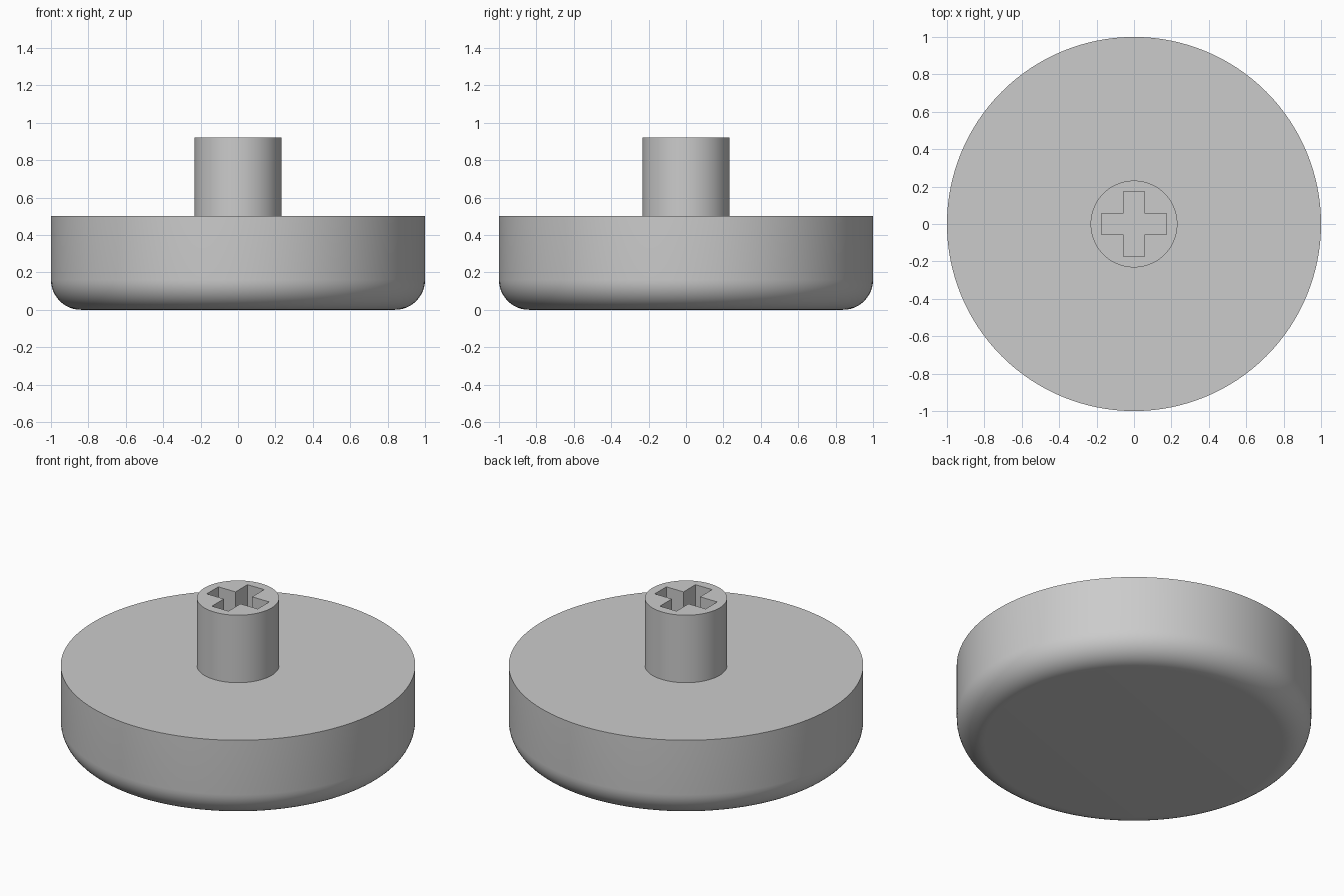
import bpy
import bmesh
from math import sin, cos, pi, radians

cube = bpy.data.objects.get("Cube")
if cube:
    bpy.data.objects.remove(cube, do_unlink=True)

# Single neutral plastic
grey = bpy.data.materials.new("plain grey")
grey.use_nodes = True
grey.diffuse_color = (0.6, 0.6, 0.6, 1)
grey.node_tree.nodes["Principled BSDF"].inputs["Base Color"].default_value = (0.6, 0.6, 0.6, 1)

SEGMENTS = 128
RADIUS, TOP, FILLET = 1.0, 0.5, 0.16
STEM_RADIUS, STEM_TOP = 0.232, 0.92
SOCKET_ARM, SOCKET_HALF_WIDTH, SOCKET_DEPTH = 0.175, 0.057, 0.38


def finish(name, bm):
    """Turn a bmesh into a smooth object with crisp edges."""
    bmesh.ops.recalc_face_normals(bm, faces=bm.faces)
    mesh = bpy.data.meshes.new(name)
    bm.to_mesh(mesh)
    bm.free()
    mesh.materials.append(grey)
    obj = bpy.data.objects.new(name, mesh)
    bpy.context.collection.objects.link(obj)
    bpy.ops.object.select_all(action='DESELECT')
    obj.select_set(True)
    bpy.context.view_layer.objects.active = obj
    bpy.ops.object.shade_smooth_by_angle(angle=radians(30))
    return obj


def circle(radius, count=SEGMENTS):
    return [(radius * cos(2 * pi * i / count), radius * sin(2 * pi * i / count))
            for i in range(count)]


def ring(bm, points, z):
    return [bm.verts.new((x, y, z)) for x, y in points]


def bridge(bm, low, high):
    for i in range(len(low)):
        j = (i + 1) % len(low)
        bm.faces.new((low[i], low[j], high[j], high[i]))


def loop_edges(bm, verts):
    return [bm.edges.get((verts[i - 1], verts[i])) for i in range(len(verts))]


# Round base with a rolled lower rim
bm = bmesh.new()
steps = 12
profile = [(RADIUS - FILLET + FILLET * sin(a), FILLET - FILLET * cos(a))
           for a in (pi / 2 * i / steps for i in range(steps + 1))]
profile.append((RADIUS, TOP))
rings = [ring(bm, circle(r), z) for r, z in profile]
for low, high in zip(rings, rings[1:]):
    bridge(bm, low, high)
bm.faces.new(rings[0])
bm.faces.new(rings[-1])
finish("round_base", bm)

# Stem with a cross-shaped socket in its top
bm = bmesh.new()
bottom = ring(bm, circle(STEM_RADIUS), TOP)
rim = ring(bm, circle(STEM_RADIUS), STEM_TOP)
bridge(bm, bottom, rim)

a, w = SOCKET_ARM, SOCKET_HALF_WIDTH
cross = []
for k in range(4):
    c, s = round(cos(k * pi / 2)), round(sin(k * pi / 2))
    cross += [(c * x - s * y, s * x + c * y) for x, y in ((a, -w), (a, w), (w, w))]
floor = ring(bm, cross, STEM_TOP - SOCKET_DEPTH)
mouth = ring(bm, cross, STEM_TOP)
bridge(bm, floor, mouth)
bm.faces.new(floor)
bmesh.ops.triangle_fill(bm, use_beauty=True,
                        edges=loop_edges(bm, rim) + loop_edges(bm, mouth))
bm.faces.new(bottom)
finish("socket_stem", bm)
